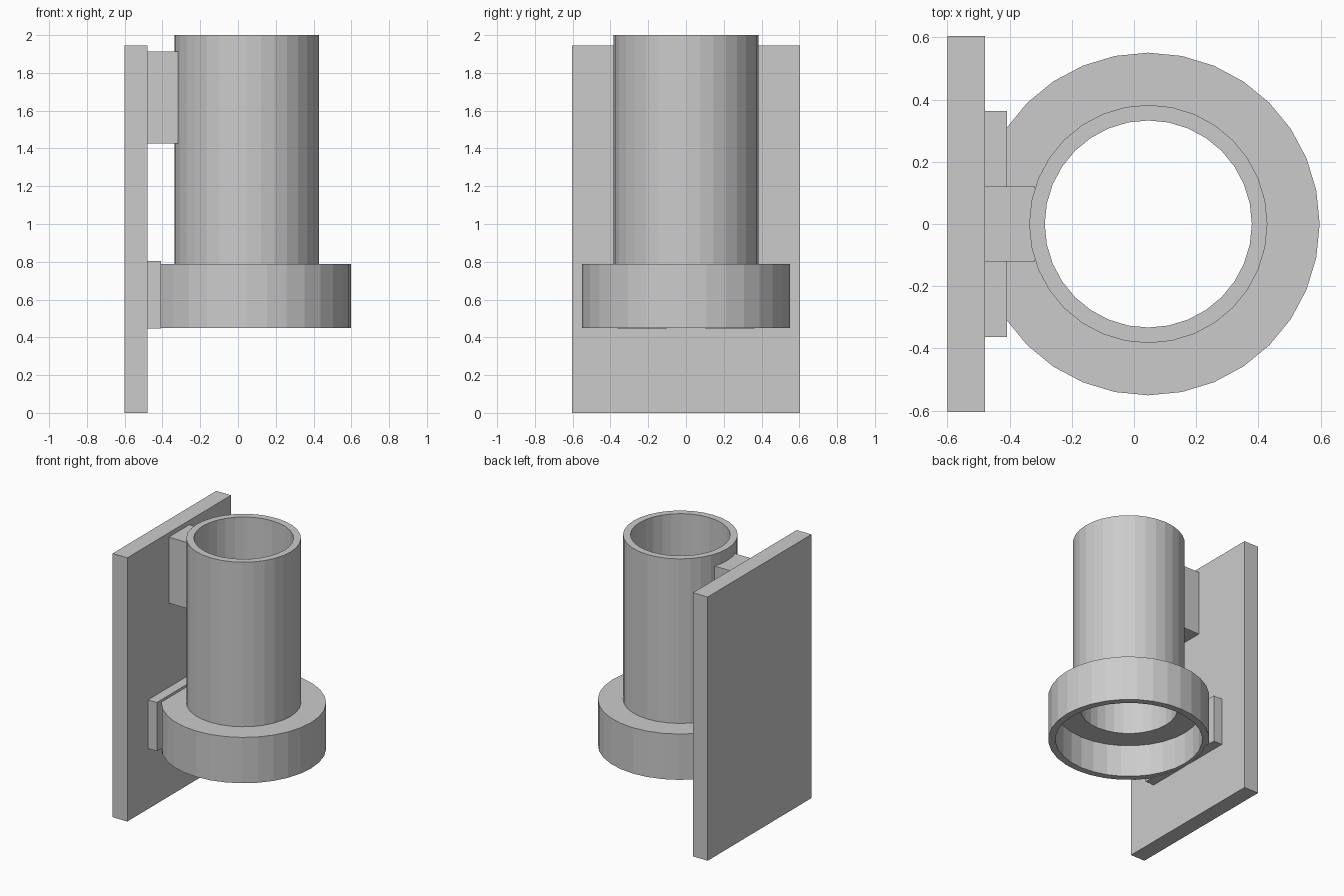
import bpy, bmesh
from math import sin, cos, tau

if "Cube" in bpy.data.objects:
    bpy.data.objects.remove(bpy.data.objects["Cube"])

CX = 0.046   # axis of the tube and collar
SEG = 32


def finish(name, bm):
    bmesh.ops.recalc_face_normals(bm, faces=bm.faces)
    mesh = bpy.data.meshes.new(name)
    bm.to_mesh(mesh)
    bm.free()
    ob = bpy.data.objects.new(name, mesh)
    bpy.context.collection.objects.link(ob)
    return ob


def box(name, lo, hi):
    bm = bmesh.new()
    bmesh.ops.create_cube(bm, size=1)
    for v in bm.verts:
        for i in range(3):
            v.co[i] = lo[i] if v.co[i] < 0 else hi[i]
    return finish(name, bm)


def lathe(name, profile):
    """Spin a closed (radius, z) outline around the tube axis."""
    bm = bmesh.new()
    rings = [[bm.verts.new((CX + r * cos(tau * k / SEG), r * sin(tau * k / SEG), z))
              for k in range(SEG)] for r, z in profile]
    for i, a in enumerate(rings):
        b = rings[(i + 1) % len(rings)]
        for k in range(SEG):
            n = (k + 1) % SEG
            bm.faces.new((a[k], a[n], b[n], b[k]))
    return finish(name, bm)


def cut_round(ob, radius, z0, z1):
    """Hollow a block so it wraps around the round parts."""
    bm = bmesh.new()
    bmesh.ops.create_cone(bm, cap_ends=True, segments=SEG, radius1=radius,
                          radius2=radius, depth=z1 - z0)
    bmesh.ops.translate(bm, verts=bm.verts, vec=(CX, 0, (z0 + z1) / 2))
    cutter = finish(ob.name + "_cutter", bm)
    cutter.hide_render = True
    cutter.hide_set(True)
    cutter.display_type = 'WIRE'
    mod = ob.modifiers.new("round_cut", 'BOOLEAN')
    mod.operation = 'DIFFERENCE'
    mod.solver = 'EXACT'
    mod.object = cutter


# Wall plate
box("back_plate", (-0.6, -0.604, 0), (-0.48, 0.604, 1.944))

# Open tube
lathe("tube", [(0.383, 0.787), (0.383, 2.0), (0.333, 2.0), (0.333, 0.787)])

# Collar with a wide recess underneath
lathe("collar", [(0.551, 0.449), (0.551, 0.787), (0.333, 0.787),
                 (0.333, 0.69), (0.502, 0.69), (0.502, 0.449)])

# Upper and lower mounting blocks, hollowed to fit the tube and collar
upper = box("upper_block", (-0.48, -0.12, 1.425), (-0.318, 0.12, 1.912))
cut_round(upper, 0.37, 1.3, 2.0)
lower = box("lower_block", (-0.48, -0.363, 0.446), (-0.408, 0.363, 0.805))
cut_round(lower, 0.528, 0.3, 0.78)
